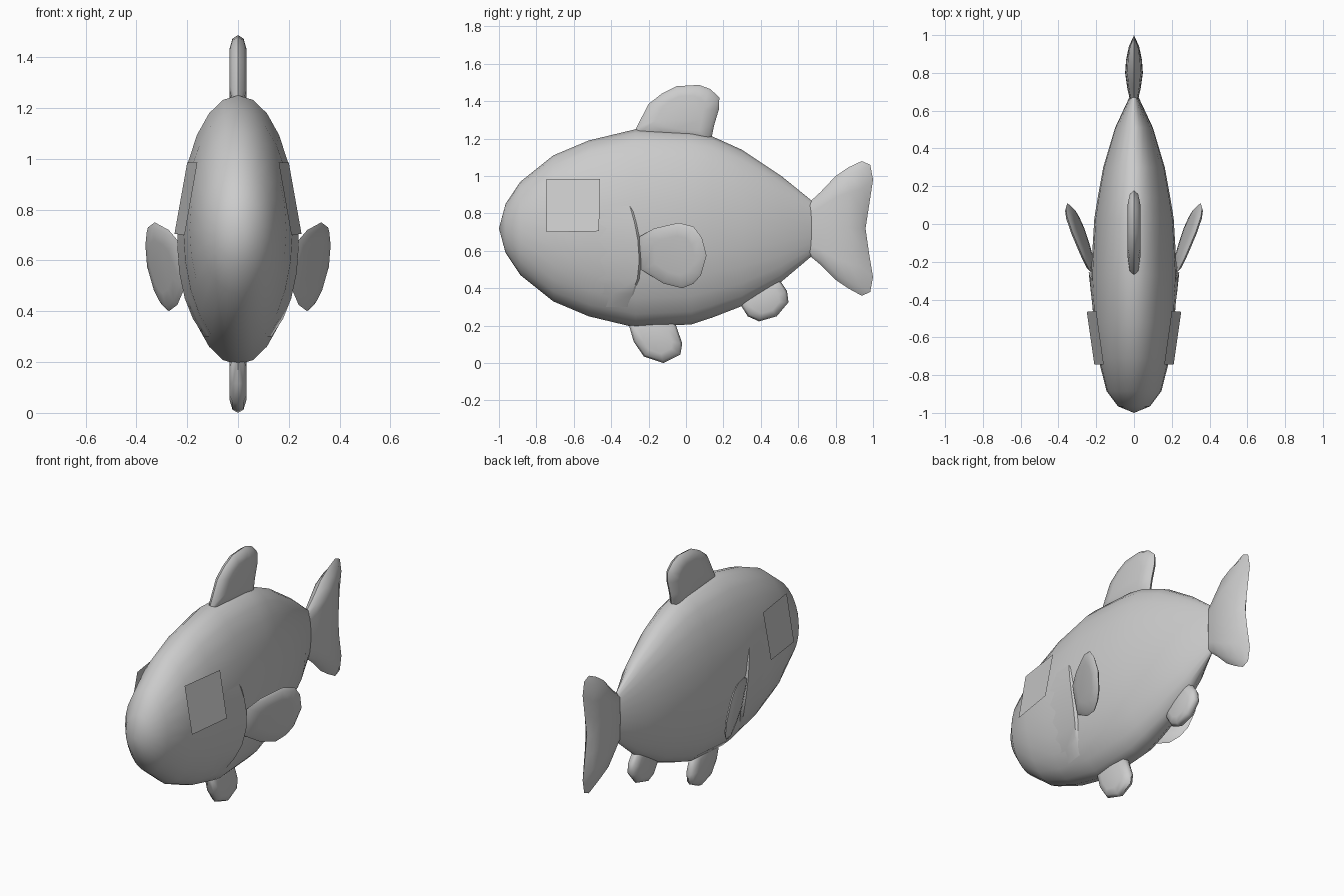
import bpy, bmesh, math
from mathutils import Vector

if "Cube" in bpy.data.objects:
    bpy.data.objects.remove(bpy.data.objects["Cube"])

grey = bpy.data.materials.new("plain grey")
grey.diffuse_color = (0.6, 0.6, 0.6, 1)
grey.use_nodes = True
grey.node_tree.nodes["Principled BSDF"].inputs["Base Color"].default_value = grey.diffuse_color


def finish(name, bm, smooth=40, recalc=True):
    if recalc:
        bmesh.ops.recalc_face_normals(bm, faces=bm.faces)
    mesh = bpy.data.meshes.new(name)
    bm.to_mesh(mesh)
    bm.free()
    mesh.materials.append(grey)
    ob = bpy.data.objects.new(name, mesh)
    bpy.context.collection.objects.link(ob)
    if smooth:
        bpy.ops.object.select_all(action='DESELECT')
        ob.select_set(True)
        bpy.context.view_layer.objects.active = ob
        bpy.ops.object.shade_smooth_by_angle(angle=math.radians(smooth))
    return ob


# Body: elliptical rings (y, top z, bottom z, half width)
STATIONS = [(-0.965, 0.85, 0.59, 0.085), (-0.885, 0.97, 0.47, 0.145),
            (-0.71, 1.11, 0.33, 0.19), (-0.52, 1.19, 0.25, 0.215),
            (-0.27, 1.25, 0.19, 0.228), (0.03, 1.235, 0.207, 0.21),
            (0.14, 1.212, 0.243, 0.192), (0.30, 1.14, 0.305, 0.163),
            (0.51, 1.00, 0.435, 0.10), (0.67, 0.87, 0.57, 0.025)]
SIDES = 24


def body_x(y, z):
    """Half width of the body at a given y and z."""
    for a, b in zip(STATIONS, STATIONS[1:]):
        if a[0] <= y <= b[0]:
            t = (y - a[0]) / (b[0] - a[0])
            top, bot, w = (a[i] + (b[i] - a[i]) * t for i in (1, 2, 3))
            u = (z - (top + bot) / 2) / ((top - bot) / 2)
            return w * math.sqrt(max(0, 1 - u * u))
    return 0


bm = bmesh.new()
rings = []
for y, top, bot, w in STATIONS:
    rings.append([bm.verts.new((w * math.sin(a), y, (top + bot) / 2 + (top - bot) / 2 * math.cos(a)))
                  for a in (2 * math.pi * i / SIDES for i in range(SIDES))])
nose = bm.verts.new((0, -1, 0.72))
for i in range(SIDES):
    j = (i + 1) % SIDES
    bm.faces.new((nose, rings[0][i], rings[0][j]))
    for r, s in zip(rings, rings[1:]):
        bm.faces.new((r[i], s[i], s[j], r[j]))
bm.faces.new(rings[-1])
finish("body", bm, 50)


# Pillow-shaped fin from a side outline of (y, z) points
def fin(name, outline, thick, place=lambda y, z, x: (x, y, z)):
    bm = bmesh.new()
    n = len(outline)
    cy = sum(p[0] for p in outline) / n
    cz = sum(p[1] for p in outline) / n

    def ring(scale, x):
        return [bm.verts.new(place(cy + (y - cy) * scale, cz + (z - cz) * scale, x))
                for y, z in outline]
    rim = ring(1, 0)
    for s in (1, -1):
        mid = ring(0.9, s * thick * 0.65)
        inner = ring(0.6, s * thick)
        for a, b in ((rim, mid), (mid, inner)):
            for i in range(n):
                j = (i + 1) % n
                bm.faces.new((a[i], a[j], b[j], b[i]))
        bm.faces.new(inner)
    return finish(name, bm, 60)


fin("dorsal_fin", [(-0.28, 1.22), (-0.265, 1.26), (-0.2, 1.385), (-0.13, 1.44), (-0.05, 1.48),
                   (0.07, 1.487), (0.13, 1.465), (0.178, 1.42), (0.177, 1.36), (0.15, 1.27),
                   (0.13, 1.17), (-0.08, 1.19)], 0.034)
fin("pelvic_fin", [(-0.31, 0.22), (-0.28, 0.115), (-0.225, 0.035), (-0.12, 0.0), (-0.03, 0.045),
                   (-0.02, 0.105), (-0.06, 0.22), (-0.18, 0.25)], 0.033)
fin("anal_fin", [(0.28, 0.33), (0.33, 0.25), (0.39, 0.223), (0.485, 0.25), (0.548, 0.325),
                 (0.54, 0.385), (0.49, 0.46), (0.38, 0.42)], 0.033)

# Tail: horizontal slices (y at rear, z) between upper and lower edges
cols = [(0.66, 0.86, 0.575, 0.022), (0.72, 0.915, 0.525, 0.036), (0.80, 1.0, 0.445, 0.047),
        (0.87, 1.047, 0.398, 0.042), (0.94, 1.08, 0.36, 0.028)]
rear = [(0.985, 1.06), (1.0, 0.98), (0.98, 0.85), (0.96, 0.72), (0.98, 0.58), (1.0, 0.46), (0.985, 0.38)]
bm = bmesh.new()
M = len(rear)
edge_top = [bm.verts.new((0, c[0], c[1])) for c in cols]
edge_bot = [bm.verts.new((0, c[0], c[2])) for c in cols]
edge_rear = [bm.verts.new((0, y, z)) for y, z in rear]
for s in (1, -1):
    grid = []
    for k, (y, top, bot, w) in enumerate(cols):
        row = []
        for i in range(M):
            t = 0.06 + 0.88 * i / (M - 1)
            # last slices bend toward the notched rear edge
            yy = min(y, rear[i][0] - 0.03 * (len(cols) - k))
            row.append(bm.verts.new((s * w * (0.7 + 0.3 * math.sin(math.pi * t)),
                                     yy, top + (bot - top) * t)))
        grid.append([edge_top[k]] + row + [edge_bot[k]])
    for a, b in zip(grid, grid[1:]):
        for i in range(M + 1):
            bm.faces.new((a[i], b[i], b[i + 1], a[i + 1]))
    last = grid[-1]
    bm.faces.new((last[0], edge_rear[0], last[1]))
    bm.faces.new((last[-1], last[-2], edge_rear[-1]))
    for i in range(M - 1):
        bm.faces.new((last[i + 1], edge_rear[i], edge_rear[i + 1], last[i + 2]))
finish("tail_fin", bm, 60)

PECTORAL = [(-0.25, 0.675), (-0.17, 0.72), (-0.04, 0.75), (0.04, 0.73), (0.085, 0.67), (0.11, 0.575),
            (0.08, 0.47), (0.04, 0.425), (-0.02, 0.4), (-0.12, 0.425), (-0.24, 0.5)]
CREASE = [(-0.30, 0.84), (-0.275, 0.75), (-0.258, 0.66), (-0.25, 0.55), (-0.26, 0.45), (-0.29, 0.37), (-0.32, 0.30)]
for side, s in (("right", 1), ("left", -1)):
    # Pectoral fins slant outward to the rear and upward
    fin(side + "_pectoral_fin", PECTORAL, 0.016,
        lambda y, z, x: (s * (0.30 + 0.38 * (y + 0.03) + 0.18 * (z - 0.575) + x), y - 0.3 * x, z))

    # Gill cover: raised lip fading into the body ahead of it
    bm = bmesh.new()
    rows = []
    for i, (y, z) in enumerate(CREASE):
        lift = 0.016 * math.sin(math.pi * i / (len(CREASE) - 1))
        rows.append([bm.verts.new((s * x, yy, z)) for x, yy in (
            (body_x(y - 0.24, z) - 0.004, y - 0.24),
            (body_x(y - 0.1, z) + lift * 0.5, y - 0.1),
            (body_x(y, z) + lift, y),
            (body_x(y + 0.015, z) - 0.006, y + 0.015))])
    for a, b in zip(rows, rows[1:]):
        for i in range(3):
            f = (a[i], a[i + 1], b[i + 1], b[i])
            bm.faces.new(f[::-1] if s > 0 else f)
    finish(side + "_gill_cover", bm, 35, False)

    # Eye: flat tilted square plate
    bm = bmesh.new()
    quad = [bm.verts.new((s * x, y, z)) for x, y, z in (
        (0.16, -0.745, 0.985), (0.21, -0.745, 0.70), (0.25, -0.465, 0.705), (0.20, -0.46, 0.985))]
    bm.faces.new(quad if s > 0 else quad[::-1])
    finish(side + "_eye", bm, 0, False)
